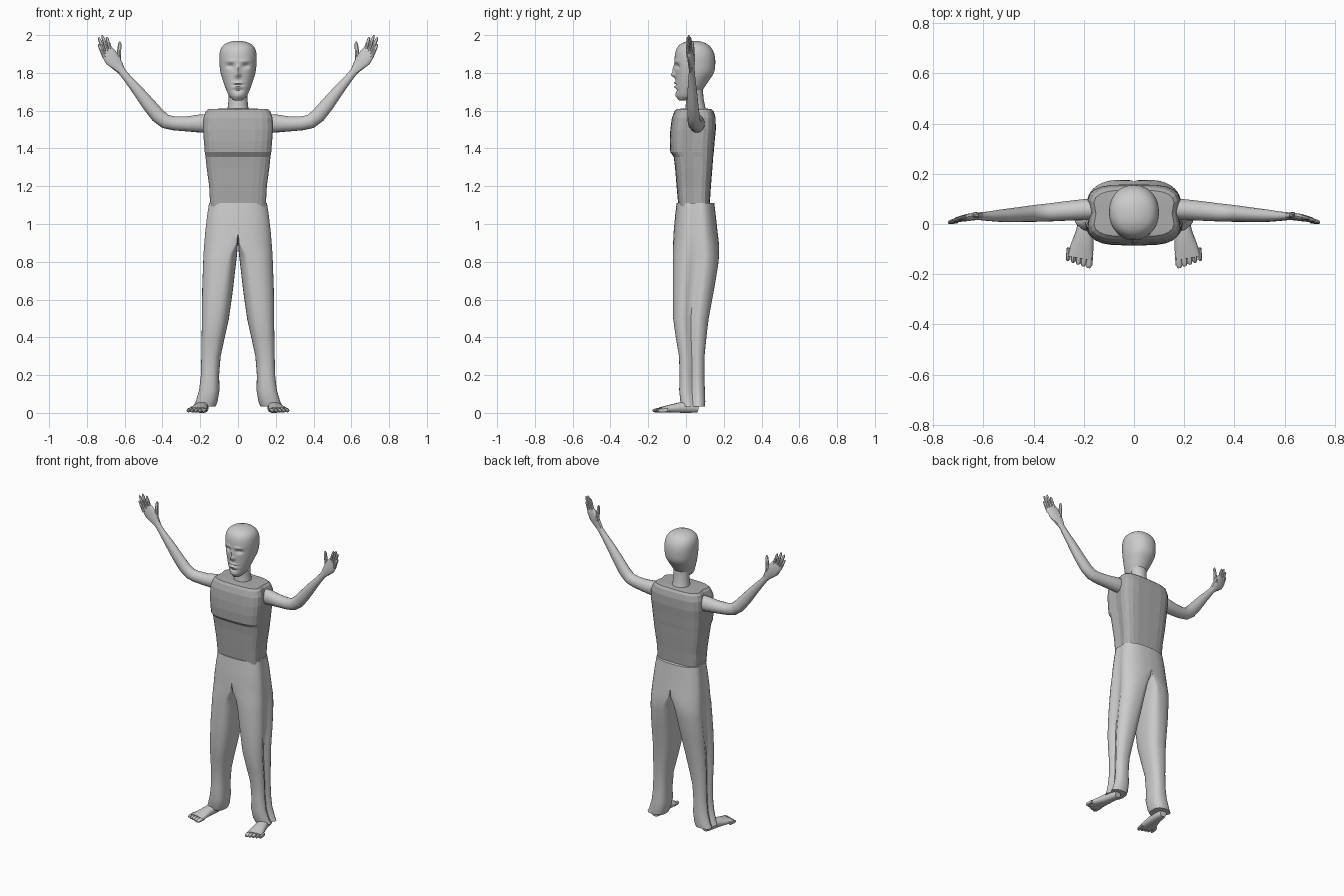
import bpy, math
from mathutils import Vector


def material(name, v):
    m = bpy.data.materials.new(name)
    m.diffuse_color = (v, v, v, 1)
    return m


LIGHT = material("light grey", 0.6)
SHADE = material("mid grey", 0.42)


def loft(name, rings, mat, angle=40, mirror=False, flat=False):
    """Skin a list of equal-length point rings and cap both ends."""
    n = len(rings[0])
    verts = [p for r in rings for p in r]
    faces = []
    for i in range(len(rings) - 1):
        for j in range(n):
            k = (j + 1) % n
            faces.append((i * n + j, i * n + k, (i + 1) * n + k, (i + 1) * n + j))
    faces.append(tuple(range(n))[::-1])
    faces.append(tuple(range((len(rings) - 1) * n, len(rings) * n)))
    me = bpy.data.meshes.new(name)
    me.from_pydata(verts, [], faces)
    me.materials.append(mat)
    ob = bpy.data.objects.new(name, me)
    bpy.context.collection.objects.link(ob)
    if mirror:
        mod = ob.modifiers.new("mirror", 'MIRROR')
        mod.use_mirror_merge = False
    if not flat:
        bpy.ops.object.select_all(action='DESELECT')
        ob.select_set(True)
        bpy.context.view_layer.objects.active = ob
        bpy.ops.object.shade_smooth_by_angle(angle=math.radians(angle))
    return ob


def oval(z, cx, a_out, a_in, y0, y1, n=32, e=2.0, groove=0.0, both=False):
    """Horizontal superellipse with its own inner and outer width and a side seam."""
    pts = []
    cy, b = (y0 + y1) / 2, (y1 - y0) / 2
    for i in range(n):
        t = 2 * math.pi * i / n
        c, s = math.cos(t), math.sin(t)
        dx = math.copysign(abs(c) ** (2 / e), c) * (a_out if c > 0 else a_in)
        dy = math.copysign(abs(s) ** (2 / e), s) * b
        if c > 0.5 or (both and c < -0.5):
            dx *= 1 - groove * math.exp(-(s / 0.2) ** 2)
        pts.append((cx + dx, cy + dy, z))
    return pts


def tube(name, path, side, n=12, e=2.0, mat=LIGHT):
    """Mirrored tube along (x, y, z, half width, half thickness) stations."""
    P = [Vector(p[:3]) for p in path]
    rings = []
    for i, p in enumerate(path):
        t = (P[min(i + 1, len(P) - 1)] - P[max(i - 1, 0)]).normalized()
        u = Vector(side)
        u = (u - t * u.dot(t)).normalized()
        v = t.cross(u)
        ring = []
        for j in range(n):
            a = 2 * math.pi * j / n
            c, s = math.cos(a), math.sin(a)
            c = math.copysign(abs(c) ** (2 / e), c)
            s = math.copysign(abs(s) ** (2 / e), s)
            ring.append(tuple(P[i] + u * c * p[3] + v * s * p[4]))
        rings.append(ring)
    return loft(name, rings, mat, mirror=True)


# Faceted shirt with side seams and a chest crease: z, half width, front, back
shirt = [(1.09, .152, -.04, .125), (1.20, .158, -.05, .132), (1.30, .172, -.058, .14),
         (1.355, .178, -.065, .144), (1.38, .182, -.083, .147), (1.44, .187, -.086, .152),
         (1.50, .192, -.083, .158), (1.56, .19, -.075, .157), (1.595, .178, -.062, .148),
         (1.608, .165, -.05, .135), (1.612, .06, -.01, .10)]
loft("shirt", [oval(z, 0, a, a, f, b, 24, 3.6, .08, True) for z, a, f, b in shirt],
     SHADE, flat=True)

# Trouser halves meet at the centre and split into legs:
# z, inner x, outer x, centre x, front, back, seam depth
legs = [(1.11, 0, .160, 0, -.05, .150, .06), (1.04, 0, .172, 0, -.058, .158, .08),
        (.95, 0, .183, 0, -.066, .168, .10), (.90, 0, .187, .008, -.068, .174, .11),
        (.84, .005, .190, .05, -.070, .176, .16), (.78, .012, .192, .07, -.070, .170, .20),
        (.65, .027, .196, .095, -.070, .148, .26), (.50, .048, .196, .118, -.068, .120, .32),
        (.40, .070, .197, .135, -.054, .108, .36), (.30, .092, .198, .146, -.037, .098, .38),
        (.20, .100, .200, .150, -.034, .097, .38), (.12, .098, .210, .154, -.036, .100, .38),
        (.06, .108, .228, .166, -.030, .102, .35), (.035, .118, .240, .175, -.022, .100, .3)]
loft("trouser_leg", [oval(z, c, xo - c, c - xi, f, b, 40, 2.5, g)
                     for z, xi, xo, c, f, b, g in reversed(legs)], LIGHT, 50, True)

# Bare feet turned outwards, with toes
tube("foot", [(.185, .065, .022, .022, .020), (.187, .03, .030, .032, .030),
              (.195, -.03, .028, .036, .028), (.207, -.09, .022, .046, .020),
              (.216, -.135, .016, .052, .014)], (1, .25, 0), 14, 2.5)
for i in range(5):
    k = i / 4
    x, y = .176 + .083 * k, -.137 + .022 * k
    w = .014 - .005 * k
    tip = .038 - .006 * k
    tube("toe", [(x, y + .02, .015, w, .012), (x + .004, y - tip * .7, .013, w, .011),
                 (x + .006, y - tip, .011, w * .5, .006)], (1, .25, 0), 8)

# Head from a few profile rows, resampled: z, half width, front, back
rows = [(1.655, .022, -.038, .00), (1.675, .045, -.05, .06), (1.71, .062, -.054, .088),
        (1.75, .077, -.055, .115), (1.80, .092, -.057, .147), (1.85, .098, -.060, .155),
        (1.90, .098, -.058, .150), (1.935, .087, -.046, .132), (1.957, .062, -.022, .105),
        (1.969, .025, .01, .07)]
# Face relief: x, z, spread x, spread z, push along y
relief = [(0, 1.79, .013, .014, -.022), (0, 1.82, .010, .022, -.012),
          (.04, 1.836, .019, .012, .015), (-.04, 1.836, .019, .012, .015),
          (.038, 1.862, .025, .008, -.006), (-.038, 1.862, .025, .008, -.006),
          (0, 1.747, .024, .006, -.010), (0, 1.737, .026, .004, .008),
          (0, 1.726, .022, .006, -.009), (0, 1.707, .025, .006, .008),
          (0, 1.68, .022, .012, -.005)]


def head_row(z):
    i = max(k for k in range(len(rows) - 1) if rows[k][0] <= z + 1e-9)
    a, b = rows[i], rows[i + 1]
    p, q = rows[max(i - 1, 0)], rows[min(i + 2, len(rows) - 1)]
    d = b[0] - a[0]
    t = (z - a[0]) / d
    out = []
    for c in (1, 2, 3):
        m0 = (b[c] - p[c]) / (b[0] - p[0]) * d
        m1 = (q[c] - a[c]) / (q[0] - a[0]) * d
        out.append((2*t**3 - 3*t*t + 1) * a[c] + (t**3 - 2*t*t + t) * m0
                   + (3*t*t - 2*t**3) * b[c] + (t**3 - t*t) * m1)
    return out


head = []
N = 56
for i in range(N + 1):
    z = 1.655 + (1.969 - 1.655) * i / N
    w, f, b = head_row(z)
    ring = []
    for x, y, zz in oval(z, 0, w, w, f, b, 64, 2.15):
        if y < (f + b) / 2:
            y += sum(p * math.exp(-((x - rx) / sx) ** 2 - ((z - rz) / sz) ** 2)
                     for rx, rz, sx, sz, p in relief)
        ring.append((x, y, zz))
    head.append(ring)
loft("head", head, LIGHT, 60)

# Neck widening towards the back of the collar
neck = [(1.58, .062, -.01, .115), (1.62, .054, -.002, .102), (1.66, .050, .0, .094),
        (1.70, .052, .0, .09), (1.76, .05, .01, .09)]
loft("neck", [oval(z, 0, w, w, f, b, 20) for z, w, f, b in neck], LIGHT)

# Raised bare arms
tube("arm", [(.15, .058, 1.532, .050, .042), (.20, .057, 1.532, .048, .042),
             (.27, .052, 1.530, .040, .039), (.34, .046, 1.533, .037, .036),
             (.385, .043, 1.543, .038, .034), (.425, .040, 1.575, .039, .032),
             (.475, .036, 1.635, .036, .029), (.53, .033, 1.705, .029, .025),
             (.58, .031, 1.765, .022, .019), (.61, .031, 1.802, .020, .016),
             (.635, .030, 1.835, .026, .014)], (.78, 0, -.62), 16)

# Open hands
across = (.8, -.2, -.55)
tube("palm", [(.615, .031, 1.81, .020, .014), (.637, .030, 1.838, .031, .015),
              (.665, .026, 1.872, .042, .014), (.69, .022, 1.908, .038, .011),
              (.697, .020, 1.918, .032, .008)], across, 12, 2.4)
fingers = [((.707, .012, 1.885), (.739, .005, 1.952)), ((.703, .015, 1.90), (.738, .008, 1.988)),
           ((.690, .021, 1.91), (.720, .014, 2.0)), ((.674, .027, 1.918), (.696, .022, 1.990)),
           ((.634, .037, 1.862), (.625, .034, 1.966))]
for i, (a, b) in enumerate(fingers):
    a, b = Vector(a), Vector(b)
    r = .0115 if i == 4 else .0095
    stations = [tuple(a.lerp(b, t)) + (r * s, r * s * .9)
                for t, s in ((0, 1.15), (.5, 1), (.88, .8), (1, .35))]
    tube("thumb" if i == 4 else "finger", stations, across, 8)
